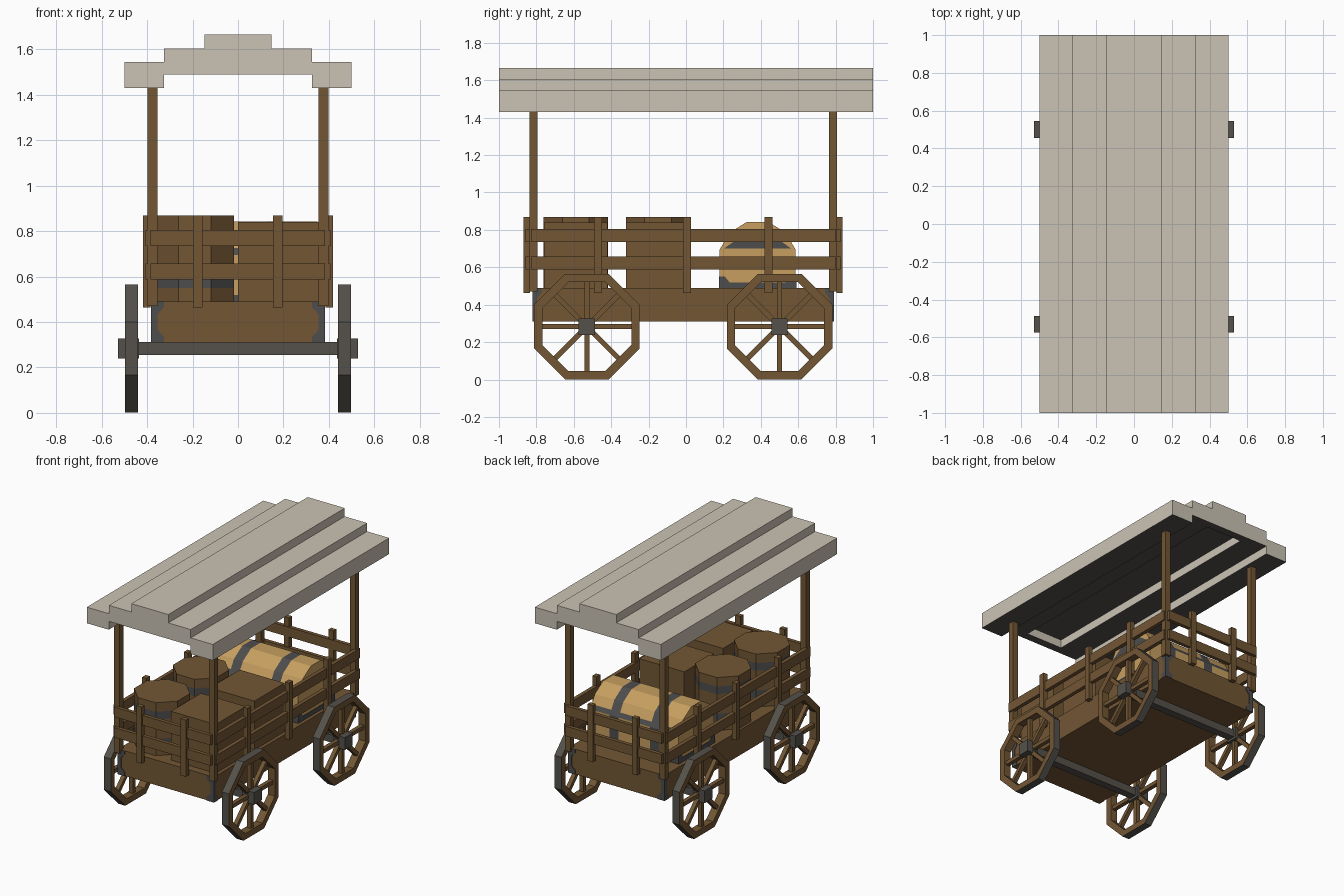
import bpy, bmesh, math
from mathutils import Matrix

cube = bpy.data.objects.get("Cube")
if cube:
    bpy.data.objects.remove(cube, do_unlink=True)


def material(name, rgb):
    m = bpy.data.materials.new(name)
    m.use_nodes = True
    m.diffuse_color = (*rgb, 1)
    bsdf = next(n for n in m.node_tree.nodes if n.type == 'BSDF_PRINCIPLED')
    bsdf.inputs["Base Color"].default_value = (*rgb, 1)
    return m


WOOD = material("brown wood", (0.168, 0.093, 0.034))
IRON = material("warm grey iron", (0.090, 0.083, 0.071))
STRAP = material("cool grey metal", (0.074, 0.074, 0.076))
TAN = material("tan wood", (0.57, 0.345, 0.115))
CLOTH = material("pale canopy", (0.60, 0.55, 0.46))

YC = -0.015         # centre of the cart bed along y


def finish(name, bm, mats):
    bmesh.ops.recalc_face_normals(bm, faces=bm.faces[:])
    me = bpy.data.meshes.new(name)
    bm.to_mesh(me)
    bm.free()
    for m in mats:
        me.materials.append(m)
    ob = bpy.data.objects.new(name, me)
    bpy.context.collection.objects.link(ob)
    return ob


def box(name, x, y, z, *mats):
    """Box from three (low, high) ranges."""
    bm = bmesh.new()
    bmesh.ops.create_cube(bm, size=1)
    for v in bm.verts:
        for i, (a, b) in enumerate((x, y, z)):
            v.co[i] = (a + b) / 2 + v.co[i] * (b - a)
    return finish(name, bm, mats)


def prism(name, pts, axis, stops, mats, pick=lambda i, k: 0):
    """Profile swept along an axis; pick(section, edge) colours the sides."""
    def place(p, t):
        return {'x': (t, p[0], p[1]), 'y': (p[0], t, p[1]), 'z': (p[0], p[1], t)}[axis]
    bm = bmesh.new()
    rings = [[bm.verts.new(place(p, t)) for p in pts] for t in stops]
    n = len(pts)
    for i in range(len(stops) - 1):
        for k in range(n):
            f = bm.faces.new((rings[i][k], rings[i][(k + 1) % n],
                              rings[i + 1][(k + 1) % n], rings[i + 1][k]))
            f.material_index = pick(i, k)
    bm.faces.new(rings[0])
    bm.faces.new(rings[-1])
    return finish(name, bm, mats)


def darken_underside(ob):
    for p in ob.data.polygons:
        p.material_index = 1 if p.normal.z < -.5 else 0


def octagon(flat_radius, cx=0, cy=0):
    r = flat_radius / math.cos(math.pi / 8)
    return [(cx + r * math.cos(math.pi * (k + .5) / 4),
             cy + r * math.sin(math.pi * (k + .5) / 4)) for k in range(8)]


# Cart bed with metal corner brackets
box("bed", (-.38, .38), (YC - .80, YC + .80), (.31, .49), WOOD)
BRACKET = [(0, .31), (.058, .31), (.058, .335), (.03, .365),
           (.03, .435), (.058, .465), (.058, .49), (0, .49)]
for sx in (-1, 1):
    for sy in (-1, 1):
        ye = YC + sy * .80
        prism("bed_end_bracket", [(sx * (.384 - u), z) for u, z in BRACKET],
              'y', (ye - sy * .001, ye + sy * .005), [STRAP])
        prism("bed_side_bracket", [(ye + sy * .005 - sy * u * .8, z) for u, z in BRACKET],
              'x', (sx * .379, sx * .384), [STRAP])

# Railings: two slats outside the posts, with uprights, on every side
SLATS = ((.588, .658), (.735, .805))
for s in (-1, 1):
    for z in SLATS:
        box("side_slat", sorted((s * .38, s * .408)), (YC - .815, YC + .815), z, WOOD)
        box("end_slat", (-.385, .382), sorted((YC + s * .815, YC + s * .842)), z, WOOD)
    for y in (-.455, .02, .457):
        box("side_upright", sorted((s * .385, s * .418)),
            (YC + y - .021, YC + y + .021), (.463, .87), WOOD)
    for x in (-.178, .174):
        box("end_upright", (x - .021, x + .021),
            sorted((YC + s * .82, YC + s * .853)), (.463, .87), WOOD)

# Canopy posts
for sx in (-1, 1):
    for sy in (-1, 1):
        px, py = sx * .376, YC + sy * .80
        box("canopy_post", (px - .022, px + .022), (py - .021, py + .021), (.47, 1.44), WOOD)

# Stepped canopy with a dark underside
half = [(.147, 1.55), (.147, 1.49), (.325, 1.49), (.325, 1.43), (.50, 1.43),
        (.50, 1.545), (.325, 1.545), (.325, 1.605), (.147, 1.605), (.147, 1.665)]
darken_underside(prism("canopy", half + [(-x, z) for x, z in reversed(half)],
                       'y', (-1, 1), [CLOTH, IRON]))
for s in (-1, 1):
    darken_underside(box("canopy_end_rib", (-.147, .147), sorted((s * .94, s)),
                         (1.49, 1.56), CLOTH, IRON))

# Wheels and axles
WZ, R, RI = .283, .282, .238


def wheel(cx, cy):
    outer, inner = octagon(R, cy, WZ), octagon(RI, cy, WZ)
    bm = bmesh.new()
    loops = [[bm.verts.new((cx + dx, *p)) for p in ring]
             for ring, dx in ((outer, -.028), (outer, .028), (inner, .028), (inner, -.028))]
    for i in range(4):
        a, b = loops[i], loops[(i + 1) % 4]
        for k in range(8):
            j = (k + 1) % 8
            f = bm.faces.new((a[k], a[j], b[j], b[k]))
            f.material_index = 1 if i == 0 else 0      # iron tread
    finish("wheel_rim", bm, [WOOD, IRON])
    # spokes run through the hub from flat to flat
    bm = bmesh.new()
    for k in range(4):
        m = (Matrix.Translation((cx, cy, WZ)) @ Matrix.Rotation(k * math.pi / 4, 4, 'X')
             @ Matrix.Diagonal((.03, .028, 2 * RI + .02, 1)))
        bmesh.ops.create_cube(bm, size=1, matrix=m)
    finish("wheel_spokes", bm, [WOOD])
    s = 1 if cx > 0 else -1
    box("wheel_hub", sorted((s * .435, s * .529)), (cy - .044, cy + .044),
        (WZ - .044, WZ + .044), IRON)


for sy in (-1, 1):
    wy = YC + sy * .515
    box("axle", (-.45, .45), (wy - .028, wy + .028), (.255, .311), IRON)
    for sx in (-1, 1):
        wheel(sx * .469, wy)

# Barrels with metal bands, and crates beside them
for cy in (-.59, -.15):
    prism("barrel", octagon(.172, -.19, cy), 'z', (.49, .55, .61, .75, .805, .87),
          [WOOD, STRAP], lambda i, k: i % 2)
    box("crate", (0, .355), (cy - .17, cy + .17), (.49, .84), WOOD)

# Round-topped chest: two straps across, a metal rim along the foot of the lid
CY = .383
CHEST = [(.203, .49), (.203, .695), (.185, .725), (.15, .785), (.057, .843)]
profile = [(CY + u, z) for u, z in CHEST] + [(CY - u, z) for u, z in reversed(CHEST)]
prism("chest", profile, 'x', (-.35, -.195, -.125, .125, .195, .35),
      [TAN, STRAP], lambda i, k: 1 if i % 2 or k in (1, 7) else 0)

# Metal fittings on the ends and lower corners of the chest
for s in (-1, 1):
    ends = (s * .349, s * .355)
    prism("chest_lid_plate", [(CY - .18, .70), (CY + .18, .70), (CY + .09, .765),
                              (CY - .09, .765)], 'x', ends, [STRAP])
    fitting = [(.207, .49), (.207, .55), (.175, .55), (.15, .52)]
    prism("chest_base_plate", [(CY + u, z) for u, z in fitting]
          + [(CY - u, z) for u, z in reversed(fitting)], 'x', ends, [STRAP])
    fitting = [(.354, .49), (.354, .55), (.322, .55), (.297, .52)]
    prism("chest_side_plate", fitting + [(-u, z) for u, z in reversed(fitting)],
          'y', (CY + s * .20, CY + s * .207), [STRAP])
